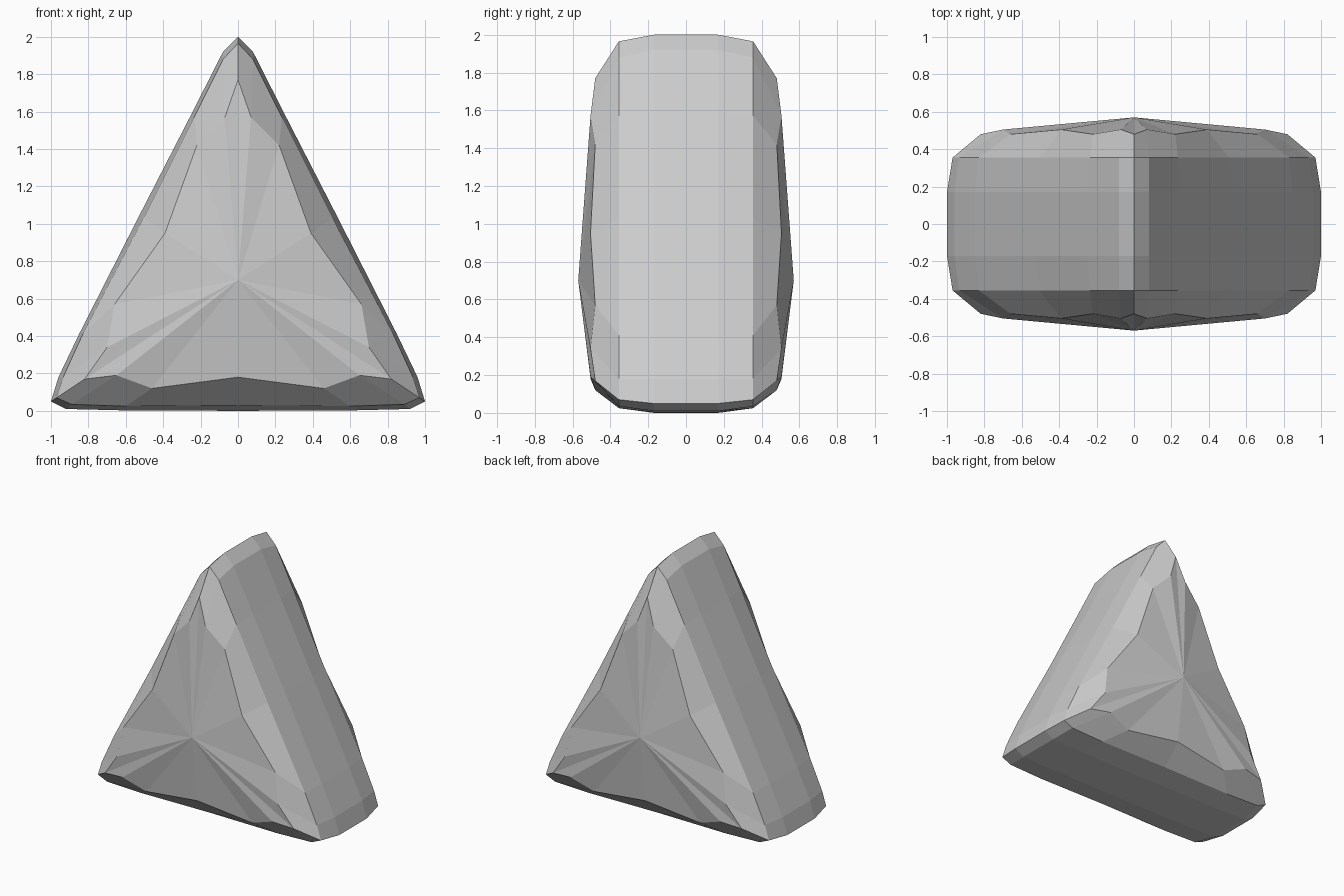
import bpy, bmesh

if "Cube" in bpy.data.objects:
    bpy.data.objects.remove(bpy.data.objects["Cube"])

# Half outlines (x, z): top corner, down the right side, along the base to the middle
outer = [(0, 2), (.08, 1.92), (.25, 1.585), (.53, 1.04), (.85, .41), (.96, .18),
         (1, .05), (.92, .01), (.63, .003), (0, 0)]
middle = [(0, 1.965), (.08, 1.88), (.235, 1.57), (.505, 1.03), (.83, .41), (.935, .18),
          (.97, .07), (.89, .035), (.60, .025), (0, .03)]
# Wavy rim of the front face
inner = [(0, 1.77), (.07, 1.57), (.22, 1.42), (.39, .95), (.66, .57), (.70, .34),
         (.82, .17), (.65, .19), (.46, .12), (0, .18)]
depths = [.48, .505] * 5

bm = bmesh.new()


def ring(half, ys, side):
    pts = [(x, side * y, z) for (x, z), y in zip(half, ys)]
    pts += [(-x, y, z) for x, y, z in pts[-2:0:-1]]
    return [bm.verts.new(p) for p in pts]


# Rings from the front rim to the back rim
rings = [ring(inner, depths, -1), ring(middle, [.355] * 10, -1), ring(outer, [.17] * 10, -1),
         ring(outer, [.17] * 10, 1), ring(middle, [.355] * 10, 1), ring(inner, depths, 1)]
n = len(rings[0])
for a, b in zip(rings, rings[1:]):
    for i in range(n):
        j = (i + 1) % n
        bm.faces.new((a[i], a[j], b[j], b[i]))

# Shallow peaks closing the front and back
for rim, y in ((rings[0], -.57), (rings[-1], .57)):
    peak = bm.verts.new((0, y, .70))
    for i in range(n):
        bm.faces.new((rim[i], rim[(i + 1) % n], peak))

bmesh.ops.recalc_face_normals(bm, faces=bm.faces)
mesh = bpy.data.meshes.new("triangular_stone")
bm.to_mesh(mesh)
bm.free()
bpy.context.collection.objects.link(bpy.data.objects.new("triangular_stone", mesh))
